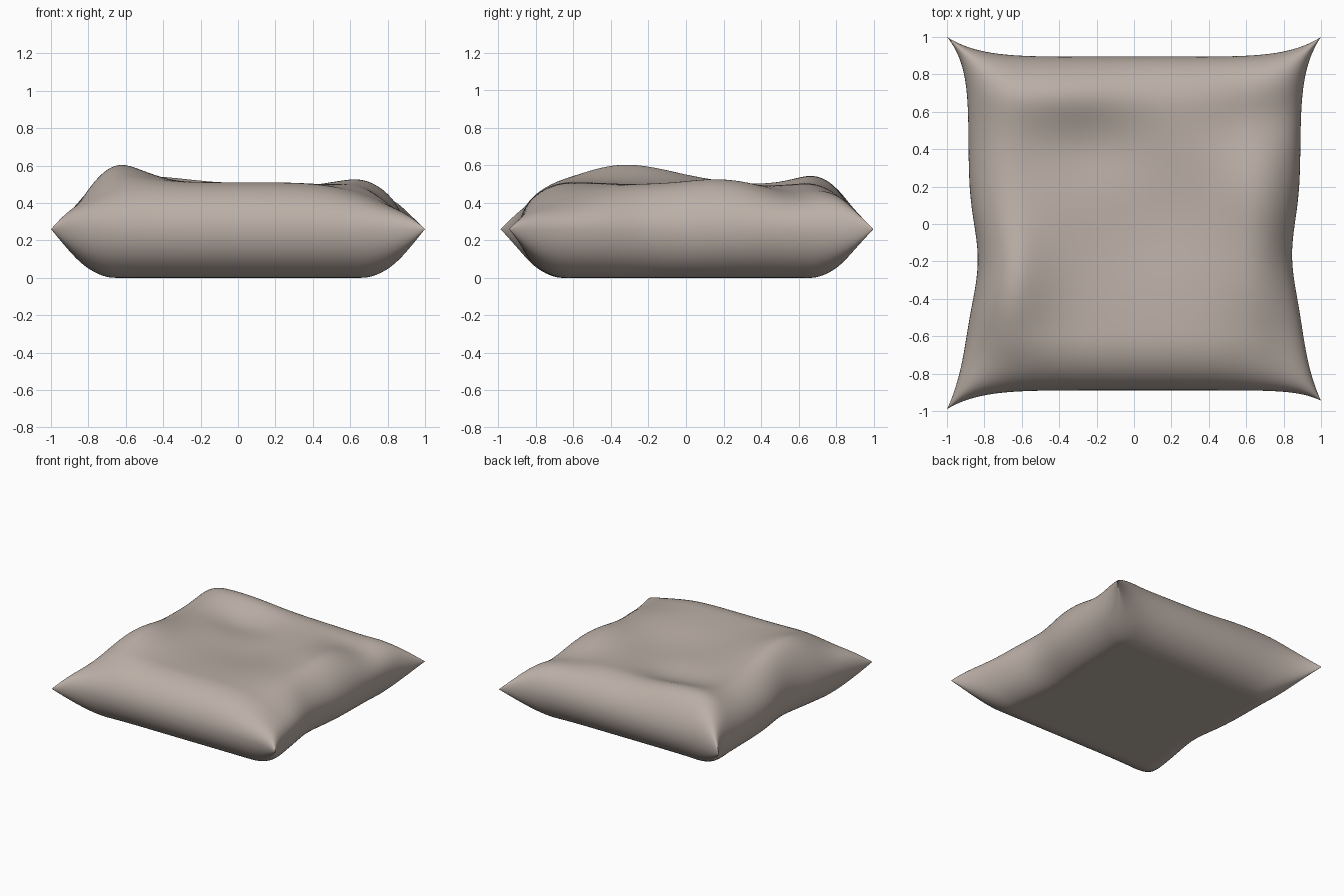
import bpy, bmesh, math

if "Cube" in bpy.data.objects:
    bpy.data.objects.remove(bpy.data.objects["Cube"])

N = 56            # grid divisions per side
MID = 0.26        # height of the seam


def gauss(x, y, cx, cy, sx, sy, a):
    return a * math.exp(-((x - cx) / sx) ** 2 - ((y - cy) / sy) ** 2)


def outline(u, v):
    """Pinched cushion outline with four pulled-out corner ears."""
    pinch = math.exp(-((v + 0.2) / 0.27) ** 2)
    left = -0.885 + 0.05 * pinch - 0.115 * abs(v) ** (4 if v < 0 else 7)
    right = 0.89 - 0.045 * pinch + 0.11 * abs(v) ** (4 if v < 0 else 6)
    back = 0.895 + 0.105 * abs(u) ** 6
    front = -0.89 - (0.10 * abs(u) ** 6 if u < 0 else 0.055 * abs(u) ** 9)
    x = left + (right - left) * (u + 1) / 2
    y = front + (back - front) * (v + 1) / 2
    return x, y


def rounding(t, width):
    """Quarter-ellipse roll-off towards the edge."""
    s = min(1, (1 - abs(t)) / width)
    return math.sqrt(max(0, 1 - (1 - s) ** 2))


# soft bumps and dents: centre x, y, radius x, y, height
BUMPS = [(-0.68, -0.30, 0.24, 0.34, 0.105), (-0.45, 0.72, 0.38, 0.20, 0.05),
         (-0.22, 0.42, 0.32, 0.22, -0.055), (0.72, 0.58, 0.30, 0.20, -0.06),
         (0.85, -0.68, 0.30, 0.32, -0.09), (0.10, 0.05, 0.40, 0.35, -0.045),
         (-0.80, -0.75, 0.2, 0.2, -0.05), (0.66, 0.15, 0.22, 0.22, 0.025),
         (0.90, -0.20, 0.14, 0.2, -0.04)]


def top_z(u, v, x, y):
    h = 0.252 + sum(gauss(x, y, *b) for b in BUMPS)
    return MID + h * rounding(u, 0.32) * rounding(v, 0.32)


def bottom_z(u, v):
    return max(0.0, MID - 0.268 * rounding(u, 0.32) * rounding(v, 0.32))


# cushion: two sheets sharing the seam loop
bm = bmesh.new()
top, bot = {}, {}
for i in range(N + 1):
    for j in range(N + 1):
        u = math.sin(math.pi / 2 * (2 * i / N - 1))
        v = math.sin(math.pi / 2 * (2 * j / N - 1))
        x, y = outline(u, v)
        if i in (0, N) or j in (0, N):
            top[i, j] = bot[i, j] = bm.verts.new((x, y, MID))
        else:
            top[i, j] = bm.verts.new((x, y, top_z(u, v, x, y)))
            bot[i, j] = bm.verts.new((x, y, bottom_z(u, v)))
for i in range(N):
    for j in range(N):
        ring = [(i, j), (i + 1, j), (i + 1, j + 1), (i, j + 1)]
        bm.faces.new([top[k] for k in ring])
        bm.faces.new([bot[k] for k in reversed(ring)])
for f in bm.faces:
    f.smooth = True
bm.normal_update()
mesh = bpy.data.meshes.new("cushion")
bm.to_mesh(mesh)
bm.free()
cushion = bpy.data.objects.new("cushion", mesh)
bpy.context.collection.objects.link(cushion)

# taupe fabric
fabric = bpy.data.materials.new("taupe fabric")
fabric.diffuse_color = (0.50, 0.43, 0.385, 1)
fabric.use_nodes = True
fabric.node_tree.nodes["Principled BSDF"].inputs["Base Color"].default_value = fabric.diffuse_color
mesh.materials.append(fabric)

# soften the seam and ear tips
sub = cushion.modifiers.new("soften", 'SUBSURF')
sub.levels = sub.render_levels = 1
